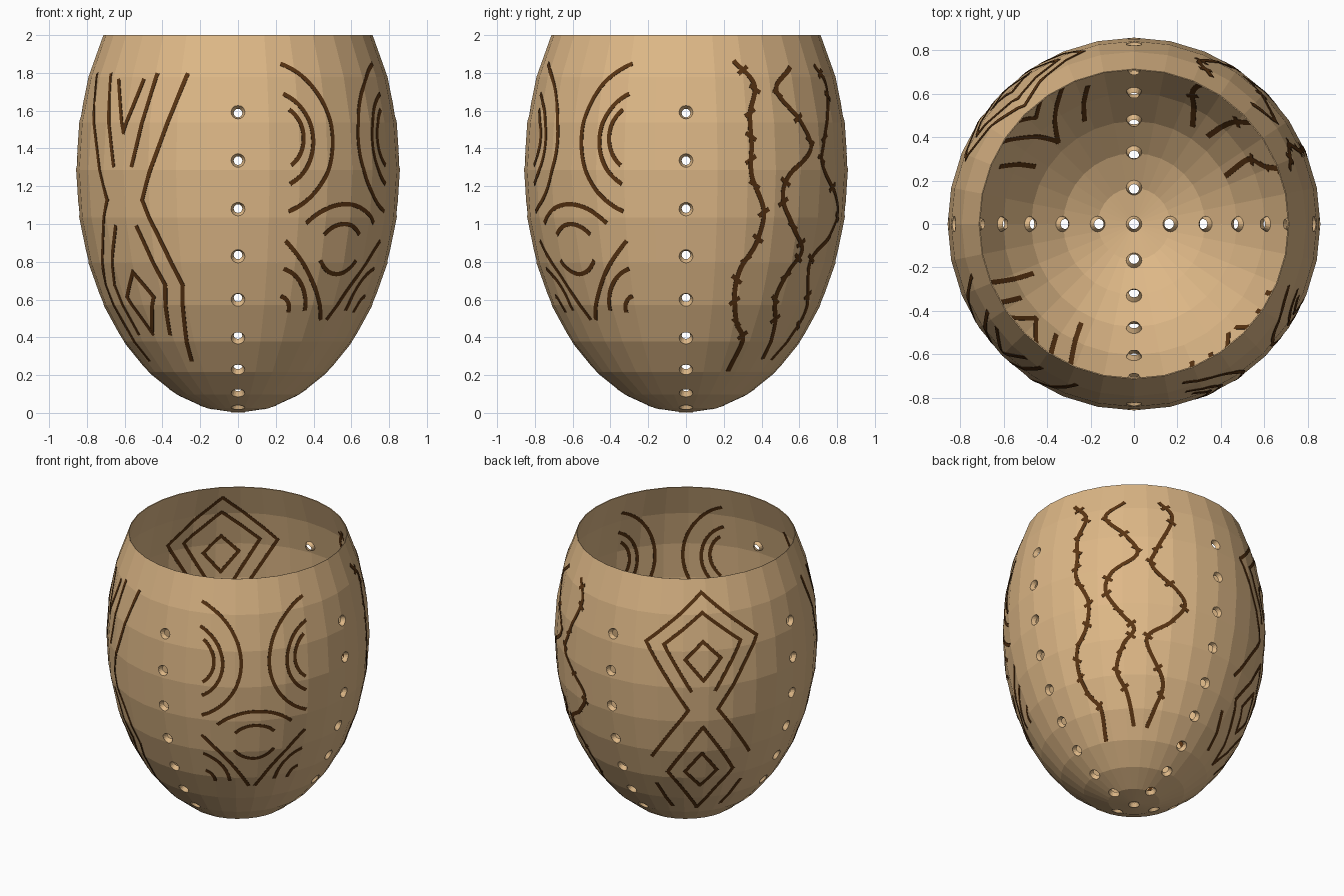
import bpy, bmesh, math
from mathutils import Vector

if "Cube" in bpy.data.objects:
    bpy.data.objects.remove(bpy.data.objects["Cube"])

R, H, SEG = 0.857, 1.286, 32          # widest radius, half height of the egg, sides
RINGS = [(R * math.sin(k * math.pi / 16), H * (1 - math.cos(k * math.pi / 16))) for k in range(12)]


def material(name, col):
    m = bpy.data.materials.new(name)
    m.diffuse_color = (*col, 1)
    m.use_nodes = True
    m.node_tree.nodes["Principled BSDF"].inputs["Base Color"].default_value = m.diffuse_color
    return m


TAN = material("tan_shell", (0.73, 0.479, 0.242))
BROWN = material("dark_brown_line", (0.10, 0.034, 0.006))


def make_object(name, bm, mat):
    me = bpy.data.meshes.new(name)
    bm.to_mesh(me)
    bm.free()
    me.materials.append(mat)
    ob = bpy.data.objects.new(name, me)
    bpy.context.collection.objects.link(ob)
    return ob


def on_shell(deg, z):
    """Point on the faceted shell at a compass angle and height."""
    z = min(max(z, 0.001), RINGS[-1][1])
    for (r0, z0), (r1, z1) in zip(RINGS, RINGS[1:]):
        if z <= z1 + 1e-9:
            r = r0 + (r1 - r0) * (z - z0) / (z1 - z0)
            break
    a, step = math.radians(deg), 2 * math.pi / SEG
    r *= math.cos(step / 2) / math.cos(a % step - step / 2)
    return Vector((r * math.cos(a), r * math.sin(a), z))


def normal_at(p):
    return Vector((p.x / R**2, p.y / R**2, (p.z - H) / H**2)).normalized()


# ---- shell: open-topped faceted egg
bm = bmesh.new()
pole = bm.verts.new((0, 0, 0))
loops = [[bm.verts.new((r * math.cos(2 * math.pi * j / SEG), r * math.sin(2 * math.pi * j / SEG), z))
          for j in range(SEG)] for r, z in RINGS[1:]]
for j in range(SEG):
    k = (j + 1) % SEG
    bm.faces.new((pole, loops[0][k], loops[0][j]))
    for lo, hi in zip(loops, loops[1:]):
        bm.faces.new((lo[j], lo[k], hi[k], hi[j]))
shell = make_object("shell", bm, TAN)

# ---- eyelet holes: four meridian rows plus one at the bottom
spots = [(Vector((0, 0, 0)), Vector((0, 0, -1)))]
for deg in (0, 90, 180, 270):
    for k in range(1, 10):
        t = math.radians(11.53 * k)
        p = on_shell(deg, H * (1 - math.cos(t)))
        spots.append((p, normal_at(p)))


def tube(bm, p, n, stations, caps, sides=16):
    """Round tube along n; stations are (radius, offset along n)."""
    q = n.to_track_quat('Z', 'Y')
    rows = [[bm.verts.new(p + q @ Vector((r * math.cos(2 * math.pi * i / sides),
                                          r * math.sin(2 * math.pi * i / sides), h)))
             for i in range(sides)] for r, h in stations]
    for a, b in zip(rows, rows[1:]):
        for i in range(sides):
            k = (i + 1) % sides
            bm.faces.new((a[i], a[k], b[k], b[i]))
    if caps:
        bm.faces.new(rows[0][::-1])
        bm.faces.new(rows[-1])


cut, eye = bmesh.new(), bmesh.new()
for p, n in spots:
    tube(cut, p, n, [(0.036, -0.04), (0.036, 0.04)], True)
    tube(eye, p, n, [(0.037, -0.002), (0.034, -0.008), (0.023, -0.03)][::-1], False)
cutter = make_object("hole_cutter", cut, TAN)
cutter.hide_render = True
make_object("eyelet_sleeves", eye, TAN)

bpy.context.view_layer.objects.active = shell
sol = shell.modifiers.new("thickness", 'SOLIDIFY')
sol.thickness, sol.offset = 0.005, -1
boo = shell.modifiers.new("holes", 'BOOLEAN')
boo.object, boo.operation, boo.solver = cutter, 'DIFFERENCE', 'EXACT'
for m in ("thickness", "holes"):
    bpy.ops.object.modifier_apply(modifier=m)
bpy.data.objects.remove(cutter)

# ---- line ornaments: thin strips that follow the facets, seen inside and out
K = R * math.pi / 180                  # length of one degree at the waist


def strip(bm, path, width=0.023):
    pts = [on_shell(*p) for p in path]
    rows = []
    for i, p in enumerate(pts):
        tan = (pts[min(i + 1, len(pts) - 1)] - pts[max(i - 1, 0)]).normalized()
        side = tan.cross(normal_at(p)).normalized() * width / 2
        if i in (0, len(pts) - 1):     # small extension closes the corners
            p = p + tan * width * 0.4 * (-1 if i == 0 else 1)
        e = []
        for s in (-1, 1):
            v = p + side * s
            v = on_shell(math.degrees(math.atan2(v.y, v.x)), v.z)
            n = normal_at(v)
            e += [v + n * 0.0025, v - n * 0.007]
        rows.append([bm.verts.new(c) for c in (e[0], e[2], e[3], e[1])])
    for a, b in zip(rows, rows[1:]):
        for i in range(4):
            k = (i + 1) % 4
            bm.faces.new((a[i], b[i], b[k], a[k]))
    bm.faces.new(rows[0])
    bm.faces.new(rows[-1][::-1])


def segment(bm, a, b):
    n = max(3, int(math.hypot((b[0] - a[0]) * K, b[1] - a[1]) / 0.012))
    strip(bm, [(a[0] + (b[0] - a[0]) * i / n, a[1] + (b[1] - a[1]) * i / n) for i in range(n + 1)])


def arc(bm, a, m, b, n=36):
    """Circular arc through three points, drawn in unrolled space."""
    (ax, ay), (mx, my), (bx, by) = [(p[0] * K, p[1]) for p in (a, m, b)]
    d = 2 * (ax * (my - by) + mx * (by - ay) + bx * (ay - my))
    A, M, B = ax * ax + ay * ay, mx * mx + my * my, bx * bx + by * by
    cx = (A * (my - by) + M * (by - ay) + B * (ay - my)) / d
    cy = (A * (bx - mx) + M * (ax - bx) + B * (mx - ax)) / d
    r = math.hypot(ax - cx, ay - cy)
    t0, tm, t1 = [math.atan2(y - cy, x - cx) for x, y in ((ax, ay), (mx, my), (bx, by))]
    sweep, part = (t1 - t0) % (2 * math.pi), (tm - t0) % (2 * math.pi)
    if part > sweep:
        sweep -= 2 * math.pi
    strip(bm, [((cx + r * math.cos(t0 + sweep * i / n)) / K, cy + r * math.sin(t0 + sweep * i / n))
               for i in range(n + 1)])


def mirrored_panel(name, centre, lines=(), arcs=(), single_arcs=()):
    bm = bmesh.new()
    for s in (-1, 1):
        place = lambda p: (centre + s * p[0], p[1])
        for line in lines:
            for a, b in zip(line, line[1:]):
                segment(bm, place(a), place(b))
        for c in arcs:
            arc(bm, *[place(p) for p in c])
    for c in single_arcs:
        arc(bm, *[(centre + p[0], p[1]) for p in c])
    make_object(name, bm, BROWN)


# front right: nested arcs (offset in degrees, height)
mirrored_panel("arc_panel", -47.3,
    arcs=[[(25, 1.845), (6.3, 1.47), (23.5, 1.07)], [(24.9, 1.685), (14.5, 1.445), (23.2, 1.217)],
          [(23, 1.6), (18.4, 1.455), (22.9, 1.317)], [(24.2, 0.905), (11.5, 0.70), (2, 0.50)],
          [(24, 0.76), (15.5, 0.67), (12.2, 0.55)], [(23.9, 0.615), (21, 0.585), (20, 0.54)]],
    single_arcs=[[(-16.5, 1.01), (0, 1.105), (16.5, 1.01)], [(-8.5, 0.95), (0, 1.0), (8.5, 0.95)],
                 [(-9, 0.8), (0, 0.735), (9, 0.8)]])
# back left: nested diamonds
mirrored_panel("diamond_panel", 132.7, lines=[
    [(0, 1.915), (26, 1.59), (6.7, 1.115), (24.2, 0.745)], [(0, 1.79), (17.7, 1.58), (5.5, 1.26)],
    [(0, 1.60), (8, 1.48), (0, 1.33)], [(0, 0.985), (17, 0.62), (0, 0.27)],
    [(0, 0.778), (8.2, 0.626), (0, 0.496)], [(24, 0.5), (17.3, 0.29)]])
# front left: nested chevrons above open diamonds
mirrored_panel("chevron_panel", -136, lines=[
    [(26, 1.79), (9, 1.127), (23, 0.677), (18, 0.28)], [(13, 1.79), (4.7, 1.31)],
    [(6.8, 1.76), (0, 1.487)], [(5.6, 0.984), (15, 0.677), (11, 0.42)],
    [(0, 0.746), (8, 0.614), (0, 0.42)]])

# back right: three thorny vines
VINES = [
    [(19.8, 1.857), (27, 1.735), (24, 1.577), (24.2, 1.418), (24, 1.26), (29.3, 1.074), (27.4, 0.9),
     (21.8, 0.767), (20.6, 0.624), (23.8, 0.48), (29.5, 0.386), (27.7, 0.217)],
    [(45, 1.825), (36.5, 1.71), (46, 1.55), (51.4, 1.40), (40, 1.26), (37.5, 1.127), (44, 0.97),
     (50, 0.862), (44.8, 0.757), (41, 0.6), (46, 0.466), (50, 0.28)],
    [(62.7, 1.835), (68, 1.71), (60, 1.44), (58.3, 1.30), (73, 1.086), (67.5, 0.93), (56, 0.79),
     (65.8, 0.535), (63, 0.39), (59, 0.28)]]
bm = bmesh.new()
for vine in VINES:
    pts = [Vector(p) for p in vine]
    pts = [pts[0] * 2 - pts[1]] + pts + [pts[-1] * 2 - pts[-2]]
    path = []
    for a, b, c, d in zip(pts, pts[1:], pts[2:], pts[3:]):
        for i in range(14):            # smooth curve through the points
            t = i / 14
            path.append(0.5 * (2 * b + (c - a) * t + (2 * a - 5 * b + 4 * c - d) * t * t
                               + (3 * b - a - 3 * c + d) * t**3))
    strip(bm, [tuple(p) for p in path], 0.026)
    for n, i in enumerate(range(5, len(path) - 14, 11)):   # thorns
        p, tilt = path[i], 0.014 * (-1) ** n
        segment(bm, (p.x - 1.5, p.y - tilt), (p.x + 1.5, p.y + tilt))
make_object("thorny_vines", bm, BROWN)
